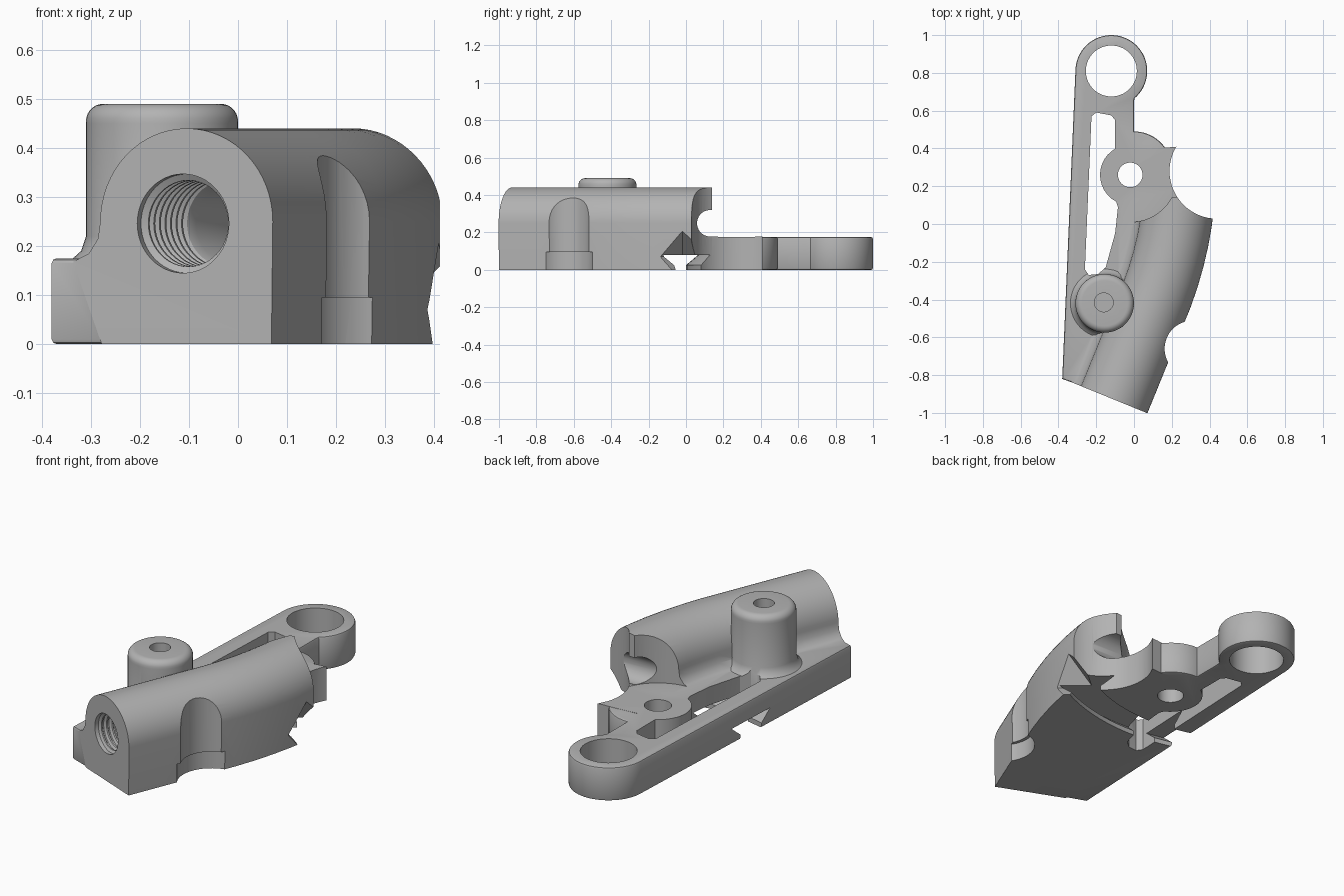
import bpy, bmesh
from math import sin, cos, pi, radians
from mathutils import Vector, Matrix

if "Cube" in bpy.data.objects:
    bpy.data.objects.remove(bpy.data.objects["Cube"])

grey = bpy.data.materials.new("plain_grey")
grey.use_nodes = True
grey.diffuse_color = (0.45, 0.45, 0.45, 1)
grey.node_tree.nodes["Principled BSDF"].inputs["Base Color"].default_value = (0.45, 0.45, 0.45, 1)


def loft(name, rings, edge=0.0, matrix=None):
    """Closed solid through a row of equal-length rings, with optional rim bevel."""
    bm = bmesh.new()
    rows = [[bm.verts.new(p) for p in ring] for ring in rings]
    n = len(rows[0])
    for a, b in zip(rows, rows[1:]):
        for i in range(n):
            bm.faces.new((a[i], a[(i + 1) % n], b[(i + 1) % n], b[i]))
    caps = [bm.faces.new(rows[0]), bm.faces.new(rows[-1])]
    bmesh.ops.recalc_face_normals(bm, faces=bm.faces[:])
    if edge:
        rims = list({e for f in caps for e in f.edges})
        bmesh.ops.bevel(bm, geom=rims, offset=edge, segments=2, profile=0.5, affect='EDGES')
    if matrix:
        bm.transform(matrix)
    mesh = bpy.data.meshes.new(name)
    bm.to_mesh(mesh)
    bm.free()
    mesh.materials.append(grey)
    ob = bpy.data.objects.new(name, mesh)
    bpy.context.scene.collection.objects.link(ob)
    return ob


def arc(cx, cy, r, a0, a1, n=24):
    angles = [radians(a0 + (a1 - a0) * i / n) for i in range(n + 1)]
    return [(cx + r * cos(a), cy + r * sin(a)) for a in angles]


def prism(name, outline, z0, z1, edge=0.0):
    return loft(name, [[(x, y, z) for x, y in outline] for z in (z0, z1)], edge)


def lathe(name, profile, matrix, n=48):
    rings = [[(r * cos(2 * pi * i / n), r * sin(2 * pi * i / n), z) for i in range(n)]
             for r, z in profile]
    return loft(name, rings, 0, matrix)


def post(name, x, y, r, z0, z1):
    return lathe(name, [(r, z0), (r, z1)], Matrix.Translation((x, y, 0)), 64)


def combine(target, tool, operation):
    mod = target.modifiers.new(tool.name, 'BOOLEAN')
    mod.operation, mod.solver, mod.object = operation, 'EXACT', tool
    bpy.context.view_layer.update()
    result = bpy.data.meshes.new_from_object(
        target.evaluated_get(bpy.context.evaluated_depsgraph_get()))
    target.modifiers.clear()
    target.data = result
    bpy.data.objects.remove(tool)


# Flat arm with the end ring and pivot disc in one outline
outline = [(-0.38, -0.82)] + arc(-0.12, 0.81, 0.19, 178, -50, 40)
outline += [(0.0, 0.64)] + arc(0.0, 0.29, 0.2, 90, -10)
outline += [(0.32, 0.08), (0.3, -0.1), (0.18, -0.4), (-0.05, -0.94)]
bracket = prism("clamp_bracket", outline, 0, 0.175, 0.01)

# Curved arched barrel, with a fillet foot on its left flank
section = [(-0.187, 0.0), (-0.25, 0.168), (-0.215, 0.185), (-0.195, 0.215)]
section += arc(0, 0.25, 0.19, 180, 0, 32) + [(0.187, 0.0)]
pos, rings = Vector((-0.105, -0.93, 0)), []
for i in range(15):
    heading = radians(22.2 - 3 * max(0, i - 5))
    side = Vector((cos(heading), -sin(heading), 0))
    rings.append([pos + side * s + Vector((0, 0, z)) for s, z in section])
    pos = pos + Vector((sin(heading), cos(heading), 0)) * 0.1
combine(bracket, loft("barrel", rings), 'UNION')

# Upright boss with rounded rim and flared foot
boss_at = Matrix.Translation((-0.155, -0.42, 0))
boss = [(0.155, 0.02), (0.155, 0.16), (0.185, 0.172), (0.165, 0.19), (0.155, 0.22), (0.155, 0.45)]
boss += arc(0.12, 0.455, 0.035, 10, 90, 6)
combine(bracket, lathe("boss", boss, boss_at), 'UNION')

# Barrel end: concave sweeps around the pivot and on the outer flank
combine(bracket, post("pivot_clearance", -0.02, 0.26, 0.25, 0.176, 0.6), 'DIFFERENCE')
combine(bracket, post("flank_sweep", 0.44, 0.28, 0.252, -0.1, 0.6), 'DIFFERENCE')
far_end = [(-0.3, 0.14), (0.7, 0.14), (0.7, 0.9), (-0.3, 0.9)]
combine(bracket, prism("end_trim", far_end, 0.177, 0.6), 'DIFFERENCE')
across = Matrix.Translation((0, 0.13, 0.249)) @ Matrix.Rotation(pi / 2, 4, 'Y')
combine(bracket, lathe("end_scoop", [(0.071, -0.6), (0.071, 0.6)], across), 'DIFFERENCE')

# Holes and the long slot
combine(bracket, post("ring_hole", -0.12, 0.81, 0.135, -0.1, 0.4), 'DIFFERENCE')
combine(bracket, post("pivot_hole", -0.02, 0.26, 0.065, -0.1, 0.4), 'DIFFERENCE')
combine(bracket, post("boss_hole", -0.16, -0.415, 0.05, 0.28, 0.6), 'DIFFERENCE')
slot = [(-0.12, 0.575), (-0.10, 0.55), (-0.10, 0.4)] + arc(-0.02, 0.26, 0.16, 118, 242, 12)
slot += [(-0.085, 0.09), (-0.1, -0.05), (-0.15, -0.23), (-0.19, -0.265), (-0.24, -0.27),
         (-0.26, -0.24), (-0.225, 0.57), (-0.2, 0.59)]
combine(bracket, prism("slot", slot, -0.1, 0.3), 'DIFFERENCE')

# Threaded bore in the front face
bore = [(0.101, -0.05), (0.101, 0.02), (0.088, 0.028)]
for i in range(7):
    z = 0.035 + 0.03 * i
    bore += [(0.088, z), (0.1, z + 0.008), (0.1, z + 0.014), (0.088, z + 0.022)]
bore += [(0.078, 0.26), (0.078, 0.6)]
axis = Vector((sin(radians(22.2)), cos(radians(22.2)), 0))
aim = Matrix.Translation((-0.112, -0.927, 0.246)) @ axis.to_track_quat('Z', 'Y').to_matrix().to_4x4()
combine(bracket, lathe("threaded_bore", bore, aim), 'DIFFERENCE')

# Finger scallop on the right flank, wider at its foot
combine(bracket, post("scallop", 0.31, -0.66, 0.148, 0.09, 0.4), 'DIFFERENCE')
combine(bracket, post("scallop_foot", 0.31, -0.66, 0.165, -0.1, 0.095), 'DIFFERENCE')

# Curved dovetail groove across the underside
groove = [(-0.08, -0.03), (-0.08, 0.025), (-0.145, 0.08), (0.145, 0.08), (0.08, 0.025), (0.08, -0.03)]
rings = []
for i in range(25):
    a = radians(-130 + 80 * i / 24)
    rings.append([(-0.08 + (0.95 + s) * cos(a), 0.87 + (0.95 + s) * sin(a), z) for s, z in groove])
combine(bracket, loft("dovetail_groove", rings), 'DIFFERENCE')

# Gabled relief where the groove leaves the outer flank
sideways = Matrix.Translation((0, -0.02, 0.07)) @ Matrix.Rotation(pi / 2, 4, 'Y')
combine(bracket, lathe("groove_relief", [(0.01, 0.26), (0.145, 0.42)], sideways, 4), 'DIFFERENCE')

# Smooth shading with sharp edges kept
bpy.ops.object.select_all(action='DESELECT')
bracket.select_set(True)
bpy.context.view_layer.objects.active = bracket
bpy.ops.object.shade_smooth_by_angle(angle=radians(32))
